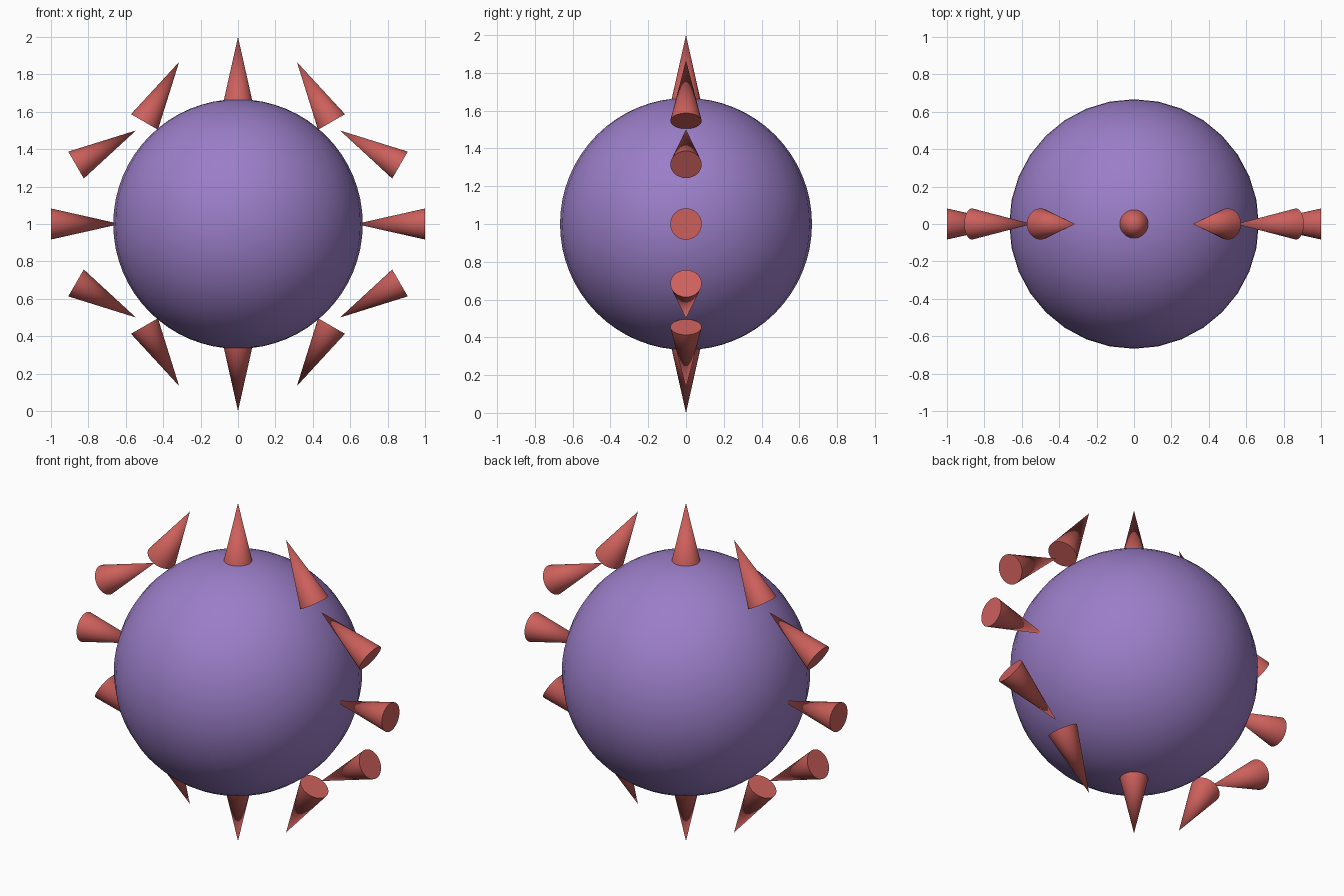
import bpy
import math
from mathutils import Vector

cube = bpy.data.objects.get("Cube")
if cube:
    bpy.data.objects.remove(cube, do_unlink=True)


def srgb(*rgb):
    lin = [c / 12.92 if c < 0.04045 else ((c + 0.055) / 1.055) ** 2.4
           for c in (v / 255 for v in rgb)]
    return (*lin, 1.0)


def make_material(name, color):
    mat = bpy.data.materials.new(name)
    mat.use_nodes = True
    mat.diffuse_color = color
    mat.node_tree.nodes["Principled BSDF"].inputs["Base Color"].default_value = color
    return mat


def finish(name, mat):
    obj = bpy.context.object
    obj.name = name
    obj.data.materials.append(mat)
    bpy.ops.object.shade_smooth_by_angle(angle=math.radians(40))
    return obj


purple = make_material("purple", srgb(155, 126, 200))
red = make_material("spike red", srgb(205, 96, 92))

CENTRE = Vector((0, 0, 1))
BODY_RADIUS = 0.667
SPIKE_HEIGHT = 0.37
SPIKE_RADIUS = 0.083
RING_RADIUS = 1 - SPIKE_HEIGHT / 2

# Round body
bpy.ops.mesh.primitive_uv_sphere_add(segments=32, ring_count=32,
                                     radius=BODY_RADIUS, location=CENTRE)
finish("body", purple)

# Ring of twelve spikes: each leans the opposite way to its place on the ring,
# so the top and bottom ones point outward and the side ones point inward
for i in range(12):
    a = i * math.tau / 12
    place = Vector((math.sin(a), 0, math.cos(a))) * RING_RADIUS
    bpy.ops.mesh.primitive_cone_add(vertices=32, radius1=SPIKE_RADIUS, radius2=0,
                                    depth=SPIKE_HEIGHT, location=CENTRE + place,
                                    rotation=(0, -a, 0))
    finish(f"spike_{i + 1}", red)
